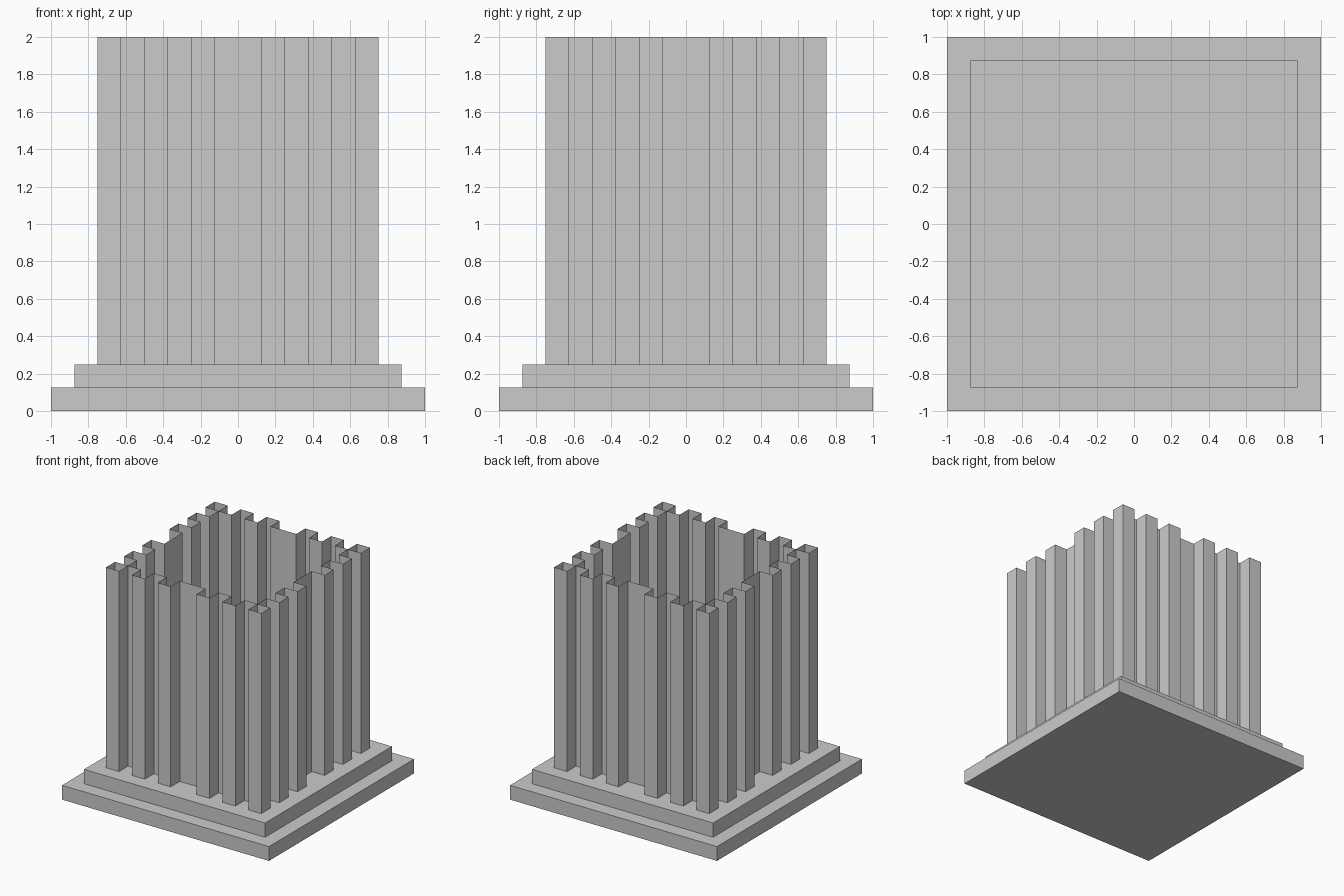
import bpy

if "Cube" in bpy.data.objects:
    bpy.data.objects.remove(bpy.data.objects["Cube"])

def add_mesh(name, verts, faces):
    me = bpy.data.meshes.new(name)
    me.from_pydata(verts, [], faces)
    me.update()
    ob = bpy.data.objects.new(name, me)
    bpy.context.collection.objects.link(ob)
    return ob

def stack(loops, cap):
    """Skin equal-length counter-clockwise loops, optionally capping both ends."""
    n = len(loops[0])
    verts = [v for loop in loops for v in loop]
    faces = [(k*n + i, k*n + (i+1) % n, (k+1)*n + (i+1) % n, (k+1)*n + i)
             for k in range(len(loops) - 1) for i in range(n)]
    if cap:
        faces.append(tuple(reversed(range(n))))
        faces.append(tuple(range(len(verts) - n, len(verts))))
    return verts, faces

# Two-step square base
def square(h, z):
    return [(-h, -h, z), (h, -h, z), (h, h, z), (-h, h, z)]

steps = [(1, 0), (1, 0.125), (0.875, 0.125), (0.875, 0.25)]
add_mesh("stepped_base", *stack([square(h, z) for h, z in steps], True))

# Fluted wall: open thin shell with a square-tooth outline, one side turned four times
OUT, IN = 0.75, 0.625
xs = [-0.75, -0.625, -0.5, -0.375, -0.25, -0.125, 0.125, 0.25, 0.375, 0.5, 0.625]
side = [(xs[0], -OUT)]
for i, x in enumerate(xs[1:]):
    a, b = (OUT, IN) if i % 2 == 0 else (IN, OUT)
    side += [(x, -a), (x, -b)]
outline = []
for _ in range(4):
    outline += side
    side = [(-y, x) for x, y in side]

add_mesh("fluted_wall", *stack([[(x, y, z) for x, y in outline] for z in (0.25, 2)], False))
